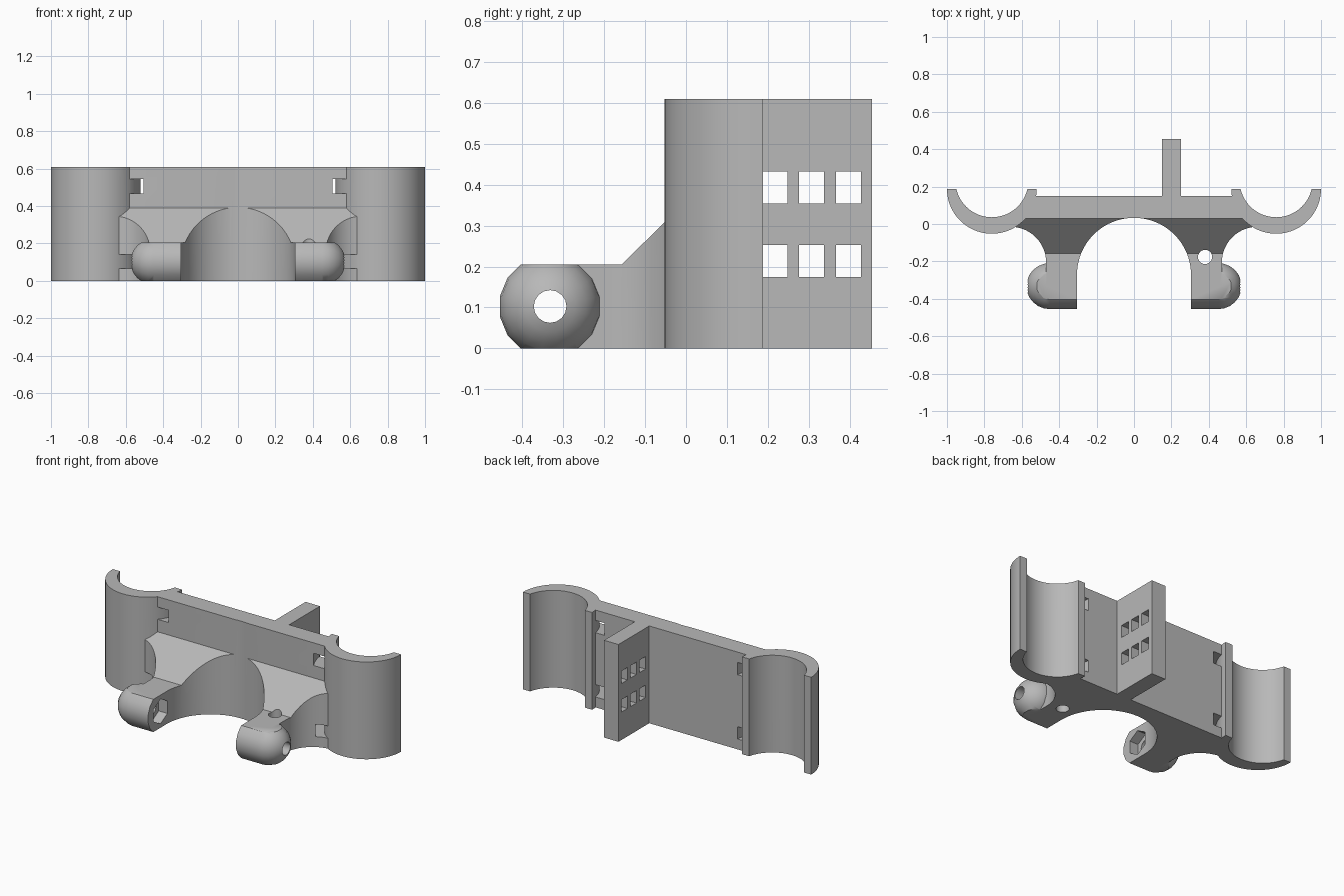
import bpy, bmesh, math
from mathutils import Matrix

cube = bpy.data.objects.get("Cube")
if cube:
    bpy.data.objects.remove(cube, do_unlink=True)

HEIGHT = 0.61
ARM_TOP = 0.205
PIVOT_Y, PIVOT_Z = -0.332, 0.1025
SIDES = (1, -1)

grey = bpy.data.materials.new("plain_grey")
grey.use_nodes = True
colour = (0.48, 0.48, 0.48, 1)
grey.diffuse_color = colour
grey.node_tree.nodes["Principled BSDF"].inputs["Base Color"].default_value = colour


def finish(name, bm):
    bmesh.ops.recalc_face_normals(bm, faces=bm.faces)
    mesh = bpy.data.meshes.new(name)
    bm.to_mesh(mesh)
    bm.free()
    mesh.materials.append(grey)
    obj = bpy.data.objects.new(name, mesh)
    bpy.context.collection.objects.link(obj)
    return obj


def prism(name, outline, lo, hi, axis="Z"):
    """Extrude an outline: (x, y) along Z or (y, z) along X."""
    bm = bmesh.new()
    rings = []
    for h in (lo, hi):
        rings.append([bm.verts.new((a, b, h) if axis == "Z" else (h, a, b)) for a, b in outline])
    bm.faces.new(rings[0])
    bm.faces.new(rings[1])
    n = len(outline)
    for i in range(n):
        j = (i + 1) % n
        bm.faces.new((rings[0][i], rings[0][j], rings[1][j], rings[1][i]))
    return finish(name, bm)


def rect(a0, a1, b0, b1):
    return [(a0, b0), (a1, b0), (a1, b1), (a0, b1)]


def arc(ca, cb, r, start, end, steps):
    angles = [math.radians(start + (end - start) * i / steps) for i in range(steps + 1)]
    return [(ca + r * math.cos(t), cb + r * math.sin(t)) for t in angles]


def circle(ca, cb, r, n, start=0):
    return arc(ca, cb, r, start, start + 360, n)[:-1]


def combine(target, tool, operation):
    mod = target.modifiers.new("combine", "BOOLEAN")
    mod.operation = operation
    mod.solver = "EXACT"
    mod.object = tool
    bpy.context.view_layer.objects.active = target
    bpy.ops.object.modifier_apply(modifier=mod.name)
    bpy.data.objects.remove(tool, do_unlink=True)


def cut(target, tool):
    combine(target, tool, "DIFFERENCE")


def join(target, tool):
    combine(target, tool, "UNION")


def pivot_boss(side):
    """Round-ended boss lying along X, flattened top and bottom."""
    n, r = 16, 0.123
    bm = bmesh.new()
    bmesh.ops.create_uvsphere(bm, u_segments=n, v_segments=12, radius=r / math.cos(math.pi / n))
    bmesh.ops.delete(bm, geom=[v for v in bm.verts if v.co.z < -0.001], context="VERTS")
    rim = [e for e in bm.edges if e.is_boundary]
    new = bmesh.ops.extrude_edge_only(bm, edges=rim)["geom"]
    for v in new:
        if isinstance(v, bmesh.types.BMVert):
            v.co.z = -0.145
    bmesh.ops.holes_fill(bm, edges=[e for e in bm.edges if e.is_boundary], sides=0)
    turn = Matrix.Rotation(math.pi / 2, 4, "Y") @ Matrix.Rotation(math.pi / n, 4, "Z")
    place = Matrix.Translation((0.45, PIVOT_Y, PIVOT_Z))
    bm.transform(Matrix.Diagonal((side, 1, 1, 1)) @ place @ turn)
    boss = finish("pivot_boss", bm)
    combine(boss, prism("flattener", rect(-1, 1, -1, 1), 0, ARM_TOP), "INTERSECT")
    return boss


# Back plate
bracket = prism("clip_bracket", rect(-0.7, 0.7, 0.03, 0.15), 0, HEIGHT)

# Front body with sloped top, narrowed into two arms by round fillets
profile = [(PIVOT_Y, 0), (0.1, 0), (0.1, 0.39), (0.03, 0.39), (-0.157, ARM_TOP), (PIVOT_Y, ARM_TOP)]
body = prism("front_body", profile, -0.65, 0.65, "X")
for s in SIDES:
    fillet = [(0.9, -0.6), (0.9, -0.015)] + arc(0.66, -0.205, 0.19, 90, 180, 24) + [(0.47, -0.6)]
    cut(body, prism("fillet_cutter", [(s * x, y) for x, y in fillet], -0.1, 0.6))
join(bracket, body)

# Strap slots beside the clips, then the clips themselves
for s in SIDES:
    for low, high in ((0.065, 0.142), (0.468, 0.545)):
        cut(bracket, prism("slot_cutter", circle(s * 0.76, 0.188, 0.301, 64), low, high))
    join(bracket, prism("clip", arc(s * 0.76, 0.188, 0.24, 180, 360, 36), 0, HEIGHT))
    cut(bracket, prism("clip_bore", circle(s * 0.76, 0.231, 0.195, 64), -0.1, 0.8))

# Large round opening between the arms
opening = arc(0, -0.272, 0.305, 0, 180, 40) + [(-0.305, -0.7), (0.305, -0.7)]
cut(bracket, prism("opening_cutter", opening, -0.1, 0.8))

# Rear fin with two rows of square windows
join(bracket, prism("rear_fin", rect(0.15, 0.25, 0.1, 0.455), 0, HEIGHT))
for z in (0.175, 0.354):
    for i in range(3):
        y = 0.187 + 0.0895 * i
        cut(bracket, prism("window_cutter", rect(y, y + 0.061, z, z + 0.078), 0.1, 0.3, "X"))

# Pivot bosses, cross bore and nut pocket
for s in SIDES:
    join(bracket, pivot_boss(s))
cut(bracket, prism("pivot_bore", circle(PIVOT_Y, PIVOT_Z, 0.04, 16), -0.8, 0.8, "X"))
cut(bracket, prism("nut_pocket", circle(PIVOT_Y, PIVOT_Z, 0.078, 6, 30), -0.365, -0.2, "X"))

# Upright pin hole in the left arm
cut(bracket, prism("pin_hole", circle(0.38, -0.176, 0.038, 24), -0.1, 0.6))

bpy.ops.object.select_all(action="DESELECT")
bracket.select_set(True)
bpy.context.view_layer.objects.active = bracket
bpy.ops.object.shade_smooth_by_angle(angle=math.radians(30))
